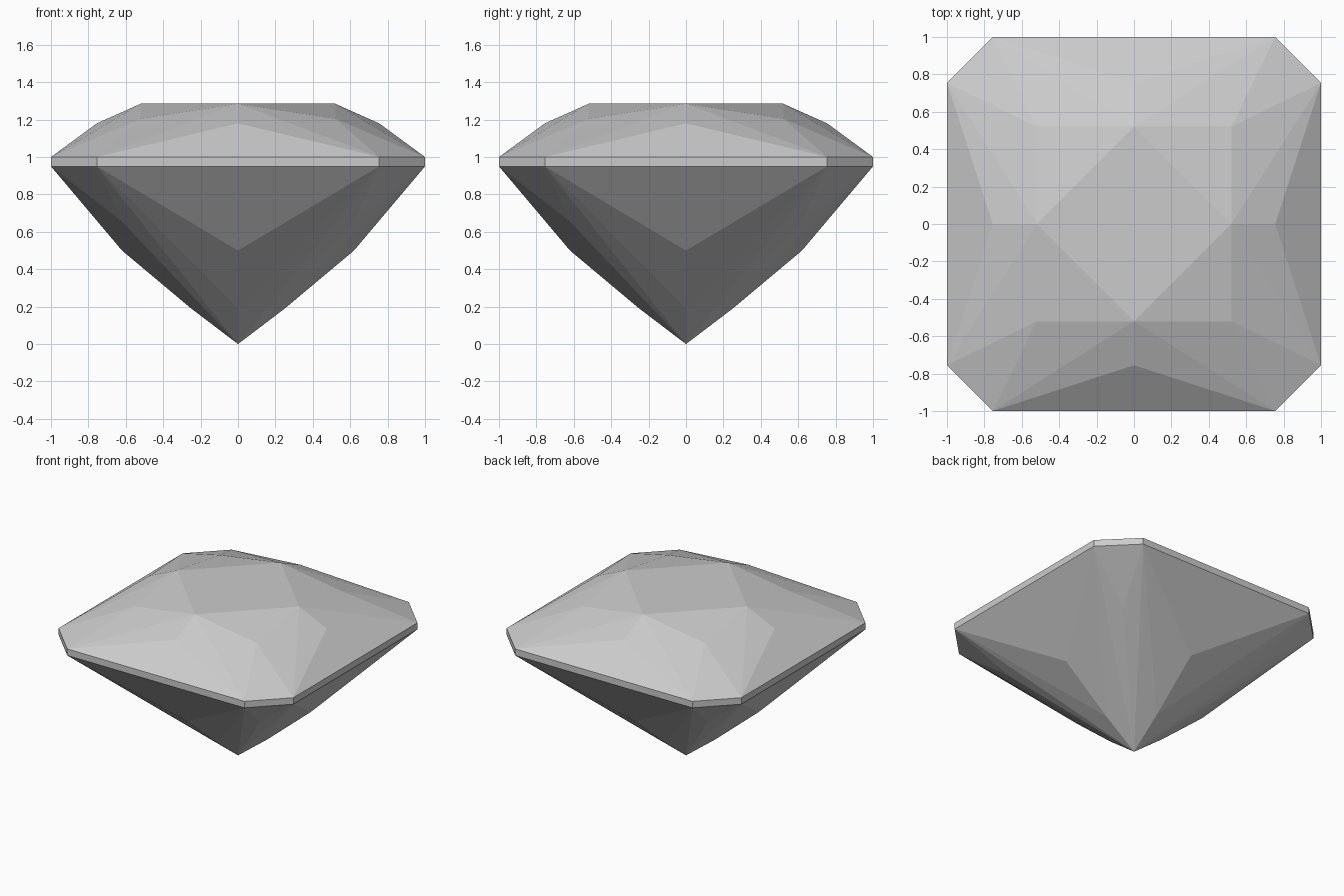
import bpy
import bmesh
from mathutils import Matrix, Vector
from math import pi

cube = bpy.data.objects.get("Cube")
if cube:
    bpy.data.objects.remove(cube, do_unlink=True)

# Single gem colour
stone = bpy.data.materials.new("gem grey")
stone.use_nodes = True
grey = (0.6, 0.6, 0.6, 1)
stone.diffuse_color = grey
stone.node_tree.nodes["Principled BSDF"].inputs["Base Color"].default_value = grey

# Facet corners of one quarter of the cut
quarter = [
    (0, 0.52, 1.285),      # table corner
    (0.52, 0.52, 1.205),   # crown corner
    (0, 0.755, 1.18),      # crown side
    (0.755, 1, 1.0), (-0.755, 1, 1.0),     # girdle top
    (0.755, 1, 0.95), (-0.755, 1, 0.95),   # girdle bottom
    (0, 0.62, 0.50),       # pavilion side
    (0.62, 0.62, 0.655),   # pavilion corner
    (0, 0.25, 0.19),       # lower pavilion
]

# Turn the quarter round the axis, add the point, and wrap flat facets over it
bm = bmesh.new()
bm.verts.new((0, 0, 0))
for turn in range(4):
    spin = Matrix.Rotation(turn * pi / 2, 3, 'Z')
    for corner in quarter:
        bm.verts.new(spin @ Vector(corner))
bmesh.ops.convex_hull(bm, input=bm.verts)
bmesh.ops.dissolve_limit(bm, angle_limit=0.002, verts=bm.verts, edges=bm.edges)
bmesh.ops.recalc_face_normals(bm, faces=bm.faces)

mesh = bpy.data.meshes.new("cut_gem")
bm.to_mesh(mesh)
bm.free()
mesh.materials.append(stone)
gem = bpy.data.objects.new("cut_gem", mesh)
bpy.context.collection.objects.link(gem)
